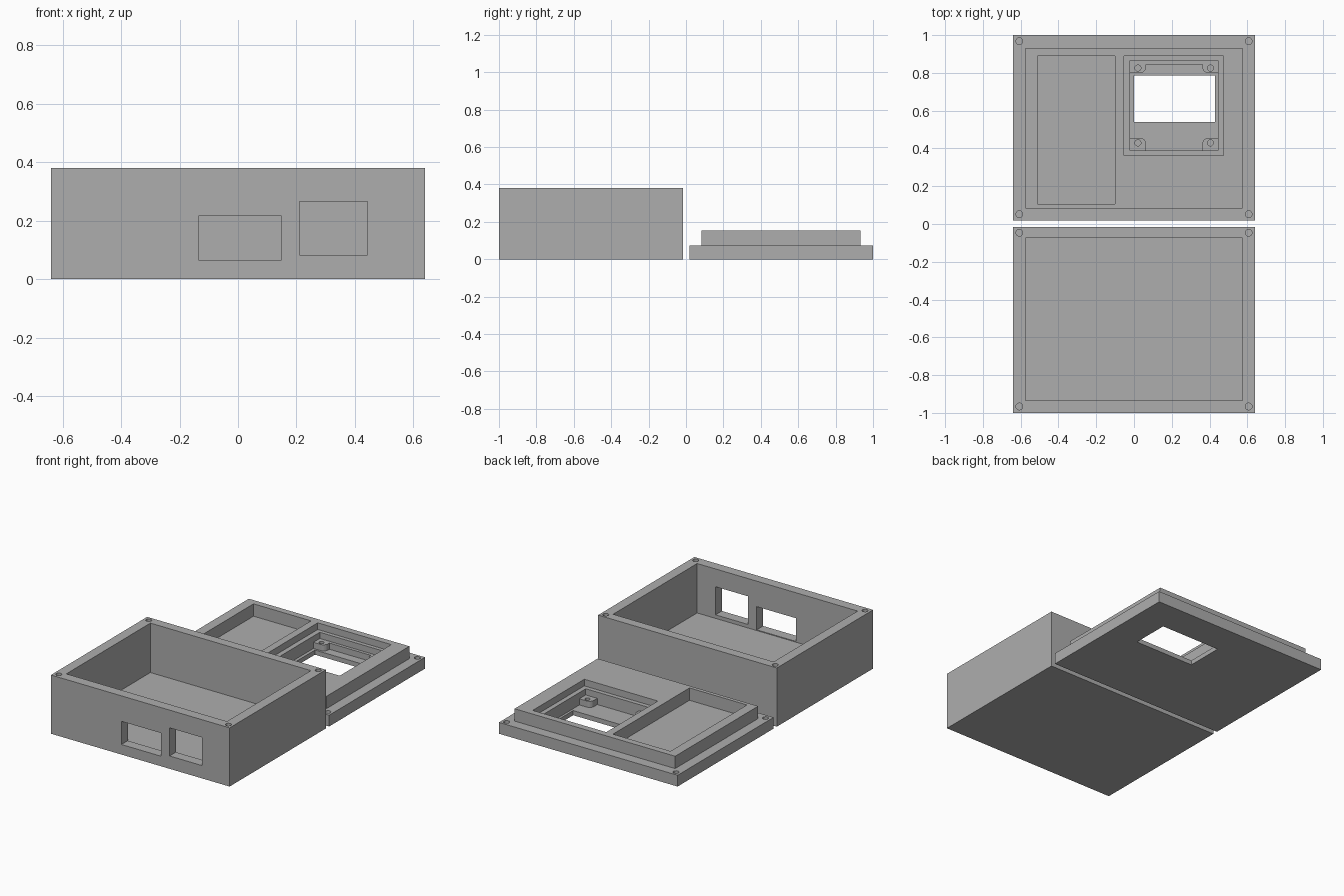
import bpy, bmesh, math

old = bpy.data.objects.get("Cube")
if old:
    bpy.data.objects.remove(old, do_unlink=True)

GREY = (0.42, 0.42, 0.42, 1.0)
grey = bpy.data.materials.new("matte_grey")
grey.use_nodes = True
grey.diffuse_color = GREY
bsdf = next(n for n in grey.node_tree.nodes if n.type == 'BSDF_PRINCIPLED')
bsdf.inputs["Base Color"].default_value = GREY
bsdf.inputs["Roughness"].default_value = 0.7


def prism(name, outline, z0, z1):
    """Extrude a flat outline from z0 to z1."""
    bm = bmesh.new()
    face = bm.faces.new([bm.verts.new((x, y, z0)) for x, y in outline])
    top = bmesh.ops.extrude_face_region(bm, geom=[face])["geom"]
    for v in top:
        if isinstance(v, bmesh.types.BMVert):
            v.co.z = z1
    bmesh.ops.recalc_face_normals(bm, faces=bm.faces)
    mesh = bpy.data.meshes.new(name)
    bm.to_mesh(mesh)
    bm.free()
    mesh.materials.append(grey)
    obj = bpy.data.objects.new(name, mesh)
    bpy.context.collection.objects.link(obj)
    return obj


def box(name, x0, x1, y0, y1, z0, z1):
    return prism(name, [(x0, y0), (x1, y0), (x1, y1), (x0, y1)], z0, z1)


def cylinder(name, x, y, r, z0, z1, sides=24):
    ring = [math.tau * i / sides for i in range(sides)]
    return prism(name, [(x + r * math.cos(a), y + r * math.sin(a)) for a in ring], z0, z1)


def combine(target, other, operation='DIFFERENCE'):
    """Apply a boolean and discard the second object."""
    other.hide_render = True
    mod = target.modifiers.new("cut", 'BOOLEAN')
    mod.operation = operation
    mod.solver = 'EXACT'
    mod.object = other
    graph = bpy.context.evaluated_depsgraph_get()
    graph.update()
    mesh = bpy.data.meshes.new_from_object(target.evaluated_get(graph))
    target.modifiers.clear()
    target.data = mesh
    mesh.materials.clear()
    mesh.materials.append(grey)
    for p in mesh.polygons:
        p.material_index = 0
    bpy.data.objects.remove(other, do_unlink=True)


W = 0.64      # half width of both halves
IN = 0.575    # half width inside the walls
HOLE_X = 0.607

# Open case with two connector windows in the front wall
case = box("case", -W, W, -1, -0.015, 0, 0.38)
combine(case, box("cavity", -IN, IN, -0.935, -0.075, 0.06, 0.5))
combine(case, box("wide_port", -0.135, 0.148, -1.1, -0.8, 0.065, 0.215))
combine(case, box("tall_port", 0.21, 0.443, -1.1, -0.8, 0.083, 0.265))
for x in (-HOLE_X, HOLE_X):
    for y in (-0.966, -0.046):
        combine(case, cylinder("screw_hole", x, y, 0.018, 0.2, 0.5))

# Lid plate with its raised inner step
lid = box("lid", -W, W, 0.018, 1, 0, 0.073)
combine(lid, box("step", -IN, IN, 0.083, 0.932, 0.04, 0.153), 'UNION')
for x in (-HOLE_X, HOLE_X):
    for y in (0.052, 0.968):
        combine(lid, cylinder("screw_hole", x, y, 0.018, 0.025, 0.2))

# Plain pocket, stepped screen recess and screen window
FLOOR = 0.03
combine(lid, box("pocket", -0.512, -0.10, 0.107, 0.89, 0.073, 0.3))
combine(lid, box("recess_upper", -0.052, 0.475, 0.362, 0.89, 0.11, 0.3))
combine(lid, box("recess_lower", -0.02, 0.445, 0.39, 0.865, FLOOR, 0.3))
combine(lid, box("screen_window", 0, 0.43, 0.54, 0.787, -0.1, 0.3))

# Corner pads for the screen, each with one rounded corner and a pin hole
CX, CY, HX, HY = 0.2125, 0.6275, 0.2325, 0.2375
SIZE, R = 0.083, 0.03
PAD_TOP = 0.07
for sx, side in ((-1, "right"), (1, "left")):
    for sy, end in ((-1, "front"), (1, "back")):
        ix, iy = HX - SIZE, HY - 0.065
        outline = [(HX + 0.004, HY + 0.004), (ix, HY + 0.004)]
        for i in range(7):
            a = math.pi + i * math.pi / 12
            outline.append((ix + R + R * math.cos(a), iy + R + R * math.sin(a)))
        outline.append((HX + 0.004, iy))
        pad = prism(f"screen_pad_{end}_{side}",
                    [(CX + sx * x, CY + sy * y) for x, y in outline], FLOOR - 0.01, PAD_TOP)
        px, py = CX + sx * 0.192, CY + sy * 0.198
        combine(pad, cylinder("pin_hole", px, py, 0.016, 0.04, 0.2))

# Narrow ledge joining the two back pads
box("screen_ledge", CX - HX + SIZE, CX + HX - SIZE, 0.845, 0.869, FLOOR - 0.01, PAD_TOP)
